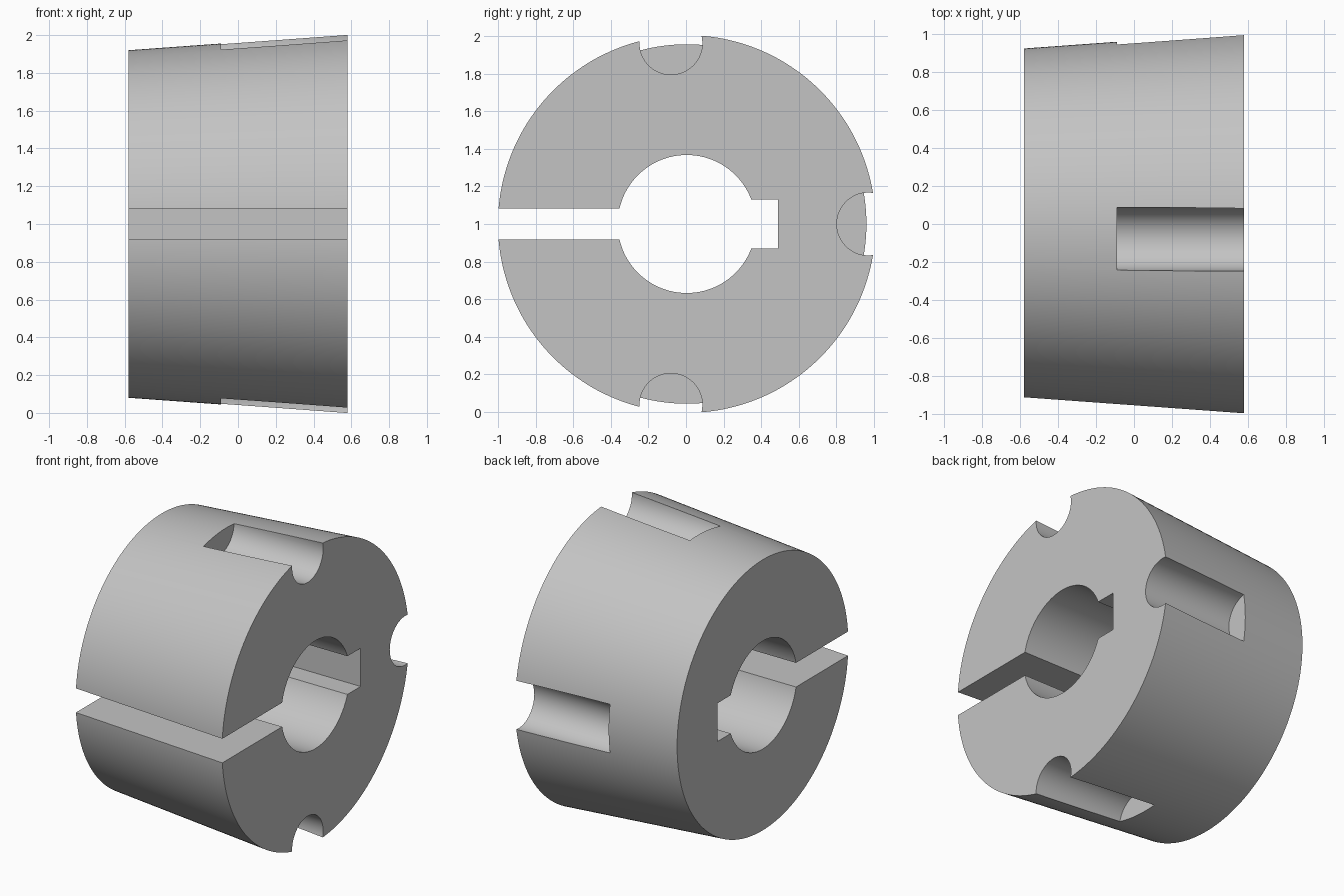
import bpy
import math
from mathutils import Vector

default = bpy.data.objects.get("Cube")
if default:
    bpy.data.objects.remove(default, do_unlink=True)

HALF = 0.58                          # half the width along x
CENTRE = Vector((0, 0.004, 1.0))     # bore axis

steel = bpy.data.materials.new("plain grey")
steel.use_nodes = True
grey = (0.55, 0.55, 0.55, 1)
steel.diffuse_color = grey
steel.node_tree.nodes["Principled BSDF"].inputs["Base Color"].default_value = grey


def round_bar(name, r_left, r_right, x0, x1, y=0, z=0, sides=96):
    """Straight or tapered bar running along x, placed relative to the axis."""
    bpy.ops.mesh.primitive_cone_add(
        vertices=sides, radius1=r_left, radius2=r_right, depth=x1 - x0,
        location=CENTRE + Vector(((x0 + x1) / 2, y, z)),
        rotation=(0, math.pi / 2, 0))
    bpy.context.object.name = name
    return bpy.context.object


def block(name, y0, y1, height):
    """Box through the full width, centred on the axis height."""
    bpy.ops.mesh.primitive_cube_add(
        size=1, location=CENTRE + Vector((0, (y0 + y1) / 2, 0)))
    ob = bpy.context.object
    ob.name = name
    ob.scale = (4 * HALF, y1 - y0, height)
    return ob


# Tapered body
body = round_bar("tapered_bushing", 0.92, 1.004, -HALF, HALF, sides=192)
body.data.materials.append(steel)

# Bore, keyway and the split through one side
cutters = [
    round_bar("bore_cutter", 0.367, 0.367, -1, 1, sides=128),
    block("keyway_cutter", 0.1, 0.485, 0.26),
    block("split_cutter", -1.5, -0.1, 0.164),
]

# Three half-round screw pockets, open at the wide end
for angle in (0, 95, -95):
    a = math.radians(angle)
    cutters.append(round_bar("pocket_cutter", 0.167, 0.167, -0.09, 1,
                             0.965 * math.cos(a), 0.965 * math.sin(a)))

for cutter in cutters:
    cutter.hide_render = True
    cutter.data.materials.append(steel)
    mod = body.modifiers.new(cutter.name, "BOOLEAN")
    mod.operation = "DIFFERENCE"
    mod.solver = "EXACT"
    mod.object = cutter

# Bake the cuts and drop the cutters
bpy.context.view_layer.update()
graph = bpy.context.evaluated_depsgraph_get()
cut_mesh = bpy.data.meshes.new_from_object(body.evaluated_get(graph))
body.modifiers.clear()
body.data = cut_mesh
for cutter in cutters:
    bpy.data.objects.remove(cutter, do_unlink=True)

# Smooth curved walls, crisp edges
bpy.ops.object.select_all(action="DESELECT")
body.select_set(True)
bpy.context.view_layer.objects.active = body
bpy.ops.object.shade_smooth_by_angle(angle=math.radians(30))
